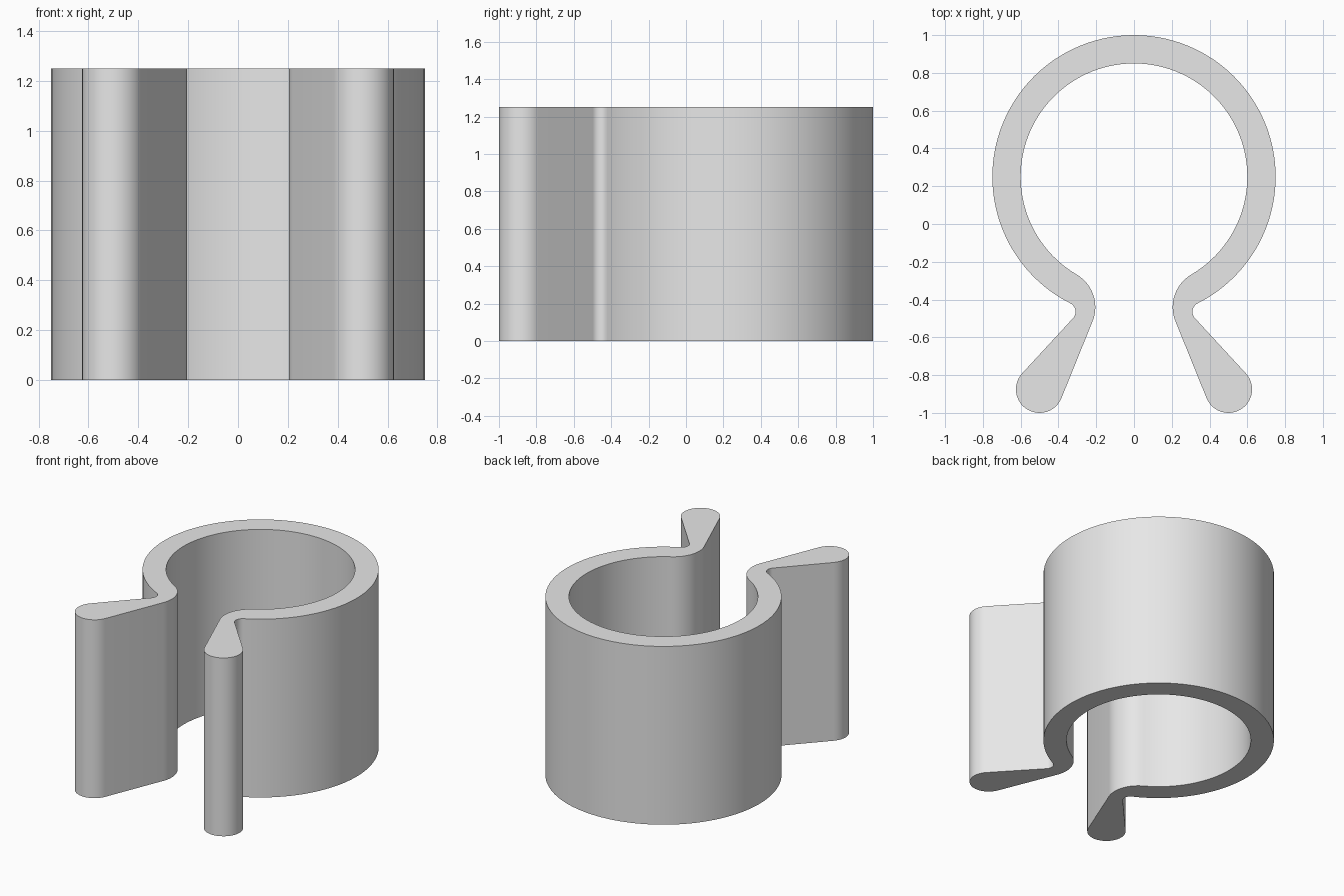
import bpy, bmesh
from math import cos, sin, acos, atan2, pi, radians
from mathutils import Vector

cube = bpy.data.objects.get("Cube")
if cube:
    bpy.data.objects.remove(cube, do_unlink=True)

HEIGHT = 1.25
R_OUT, R_IN, R_NOTCH, R_WAIST, R_TIP = 0.75, 0.6, 0.05, 0.2, 0.125


def polar(centre, radius, angle):
    return centre + radius * Vector((cos(angle), sin(angle)))


def arc(centre, radius, start, end, steps):
    return [polar(centre, radius, start + (end - start) * i / steps)
            for i in range(steps + 1)]


def tangent_angle(a, b, radius_sum):
    """Direction of the tangent point on circle a for a line to circle b."""
    d = b - a
    return atan2(d.y, d.x) - acos(radius_sum / d.length)


# Circle centres; the notch and waist circles touch the ring tangentially
ring = Vector((0, 0.25))
tip = Vector((0.5, -0.875))
notch_dir, waist_dir = radians(-63.3), radians(-59.6)
notch = polar(ring, R_OUT + R_NOTCH, notch_dir)
waist = polar(ring, R_IN + R_WAIST, waist_dir)
notch_tan = tangent_angle(notch, tip, R_NOTCH + R_TIP)
waist_tan = tangent_angle(waist, tip, R_WAIST - R_TIP)

# Half outline: outer ring, notch, rounded tip, waist, inner ring
half = arc(ring, R_OUT, pi / 2, notch_dir, 48)
half += arc(notch, R_NOTCH, notch_dir + pi, notch_tan + 2 * pi, 14)[1:]
half += arc(tip, R_TIP, notch_tan + pi, waist_tan, 24)
half += arc(waist, R_WAIST, waist_tan + 2 * pi, waist_dir + pi, 16)
half += arc(ring, R_IN, waist_dir, pi / 2, 48)[1:]
outline = half + [Vector((-p.x, p.y)) for p in reversed(half[1:-1])]

# Extrude the outline into the clip
bm = bmesh.new()
base = bm.faces.new([bm.verts.new((p.x, p.y, 0)) for p in outline])
top = bmesh.ops.extrude_face_region(bm, geom=[base], use_keep_orig=True)
bmesh.ops.translate(bm, vec=(0, 0, HEIGHT),
                    verts=[v for v in top["geom"] if isinstance(v, bmesh.types.BMVert)])
bmesh.ops.recalc_face_normals(bm, faces=bm.faces)
mesh = bpy.data.meshes.new("spring_clip")
bm.to_mesh(mesh)
bm.free()
clip = bpy.data.objects.new("spring_clip", mesh)
bpy.context.collection.objects.link(clip)

# Plain grey material
grey = bpy.data.materials.new("light_grey")
grey.use_nodes = True
colour = (0.8, 0.8, 0.8, 1)
grey.diffuse_color = colour
grey.node_tree.nodes["Principled BSDF"].inputs["Base Color"].default_value = colour
mesh.materials.append(grey)

# Smooth walls, crisp rims
bpy.ops.object.select_all(action="DESELECT")
clip.select_set(True)
bpy.context.view_layer.objects.active = clip
bpy.ops.object.shade_smooth_by_angle(angle=radians(30))
